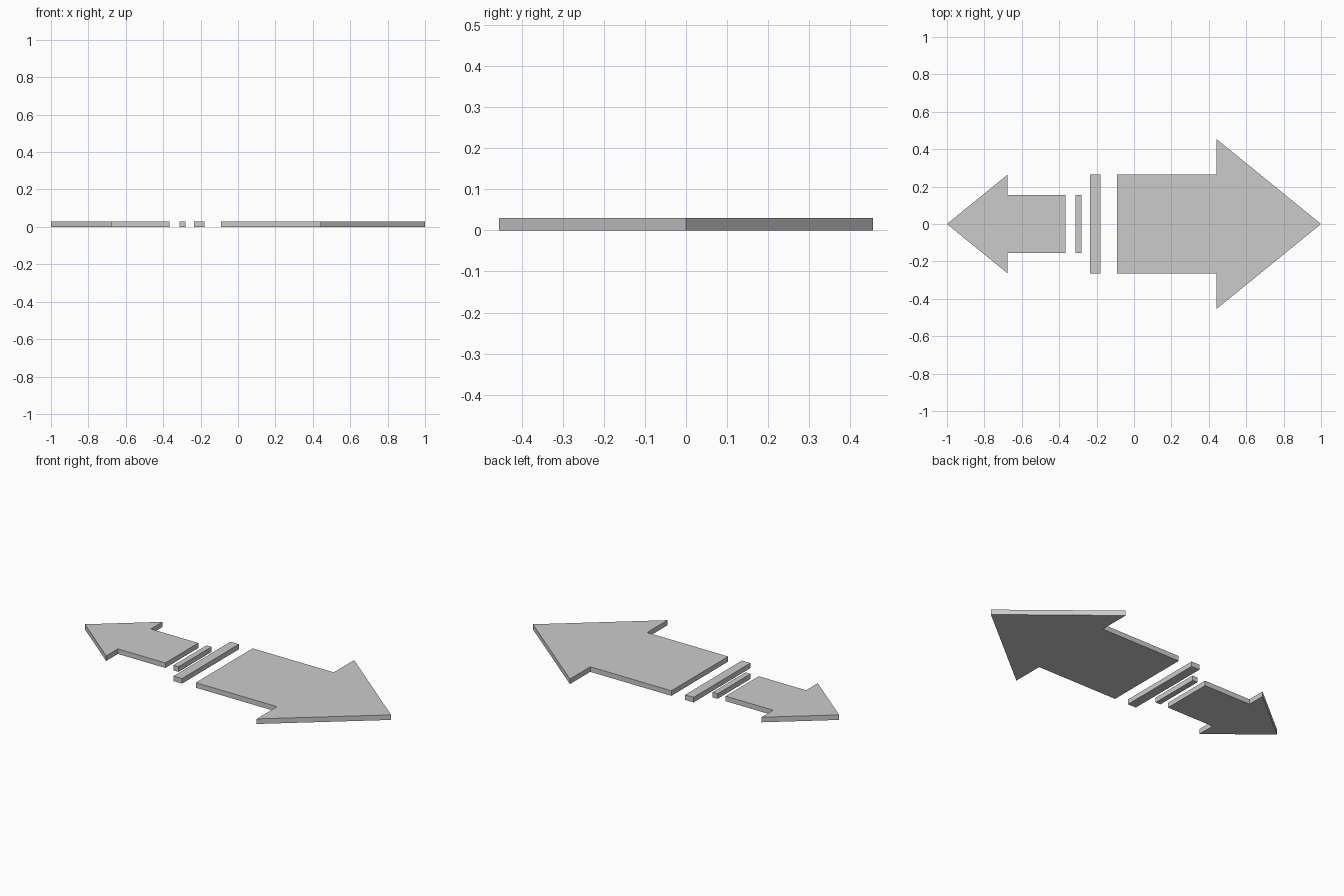
import bpy, bmesh

if "Cube" in bpy.data.objects:
    bpy.data.objects.remove(bpy.data.objects["Cube"])

THICKNESS = 0.03


def plate(name, outline):
    """Extrude a flat outline up from z = 0."""
    bm = bmesh.new()
    face = bm.faces.new([bm.verts.new((x, y, 0)) for x, y in outline])
    top = bmesh.ops.extrude_face_region(bm, geom=[face], use_keep_orig=True)
    verts = [g for g in top["geom"] if isinstance(g, bmesh.types.BMVert)]
    bmesh.ops.translate(bm, verts=verts, vec=(0, 0, THICKNESS))
    bmesh.ops.recalc_face_normals(bm, faces=bm.faces)
    mesh = bpy.data.meshes.new(name)
    bm.to_mesh(mesh)
    bm.free()
    obj = bpy.data.objects.new(name, mesh)
    bpy.context.collection.objects.link(obj)
    return obj


def arrow(name, tail, neck, tip, shaft, head):
    """Arrow along x; the lower half mirrors the upper half."""
    half = [(tail, shaft), (neck, shaft), (neck, head)]
    plate(name, half + [(tip, 0)] + [(x, -y) for x, y in reversed(half)])


def bar(name, x0, x1, half):
    plate(name, [(x0, -half), (x1, -half), (x1, half), (x0, half)])


# Arrows
arrow("large_arrow", -0.09, 0.44, 1.0, 0.265, 0.455)
arrow("small_arrow", -0.367, -0.677, -1.0, 0.154, 0.263)

# Separator bars
bar("wide_bar", -0.235, -0.18, 0.265)
bar("narrow_bar", -0.314, -0.281, 0.154)
